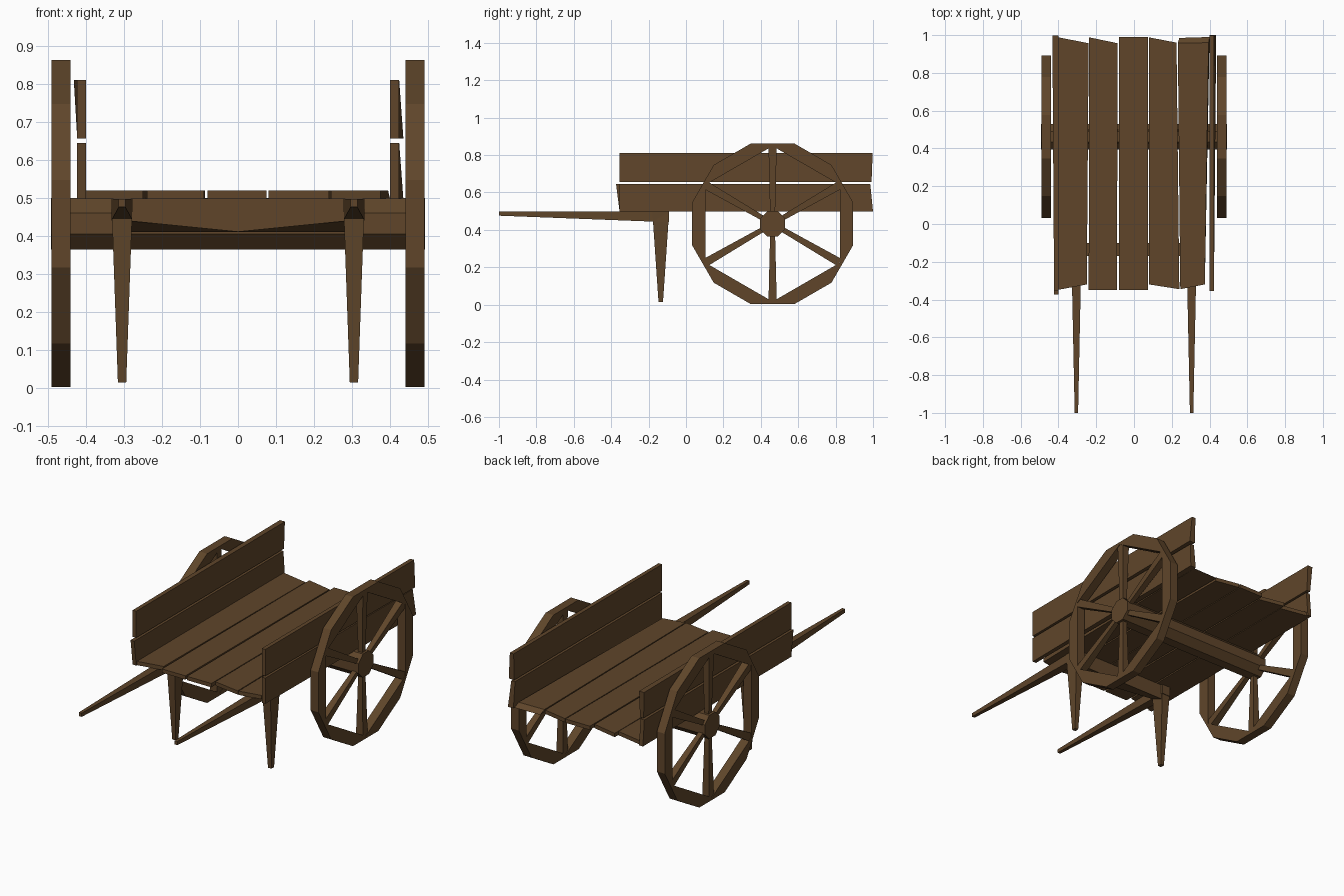
import bpy
from math import sin, cos, tan, pi, radians

if "Cube" in bpy.data.objects:
    bpy.data.objects.remove(bpy.data.objects["Cube"])

wood = bpy.data.materials.new("dark_wood")
wood.diffuse_color = (0.115, 0.06, 0.023, 1)
wood.use_nodes = True
wood.node_tree.nodes["Principled BSDF"].inputs["Base Color"].default_value = wood.diffuse_color


def add_object(name, verts, faces, mirror=False):
    mesh = bpy.data.meshes.new(name)
    mesh.from_pydata(verts, [], faces)
    mesh.materials.append(wood)
    ob = bpy.data.objects.new(name, mesh)
    bpy.context.collection.objects.link(ob)
    # consistent outward normals
    import bmesh
    bm = bmesh.new()
    bm.from_mesh(mesh)
    bmesh.ops.recalc_face_normals(bm, faces=bm.faces)
    bm.to_mesh(mesh)
    bm.free()
    if mirror:
        ob.modifiers.new("Mirror", 'MIRROR').use_mirror_merge = False
    return ob


def loft(name, a, b, mirror=False):
    """Solid between two matching outlines."""
    n = len(a)
    sides = [(i, (i + 1) % n, n + (i + 1) % n, n + i) for i in range(n)]
    caps = [tuple(range(n)), tuple(range(n, 2 * n))]
    return add_object(name, list(a) + list(b), sides + caps, mirror)


def ring(n, apothem, x, start):
    r = apothem / cos(pi / n)
    return [(x, WY + r * cos(start + 2 * pi * i / n), WZ + r * sin(start + 2 * pi * i / n))
            for i in range(n)]


def rect(cx, cy, hx, hy, z):
    return [(cx - hx, cy - hy, z), (cx + hx, cy - hy, z),
            (cx + hx, cy + hy, z), (cx - hx, cy + hy, z)]


WY, WZ = 0.463, 0.4325           # wheel centre
X0, X1 = 0.44, 0.49              # wheel thickness

# Wheel rims: twelve-sided outside, six-sided opening with corners at the spokes
def opening(x):
    c = ring(6, 0.36, x, radians(30))
    pts = []
    for i in range(6):           # each side split at its middle, giving 12 points
        p, q = c[i], c[(i + 1) % 6]
        pts += [p, tuple((s + t) / 2 for s, t in zip(p, q))]
    return pts

loops = [ring(12, 0.43, X0, radians(15)), ring(12, 0.43, X1, radians(15)),
         opening(X1), opening(X0)]
# outer corners sit at 15 + 30i degrees, opening points at 30 + 30i degrees
verts = [v for l in loops for v in l]
faces = []
for i in range(12):
    j = (i + 1) % 12
    faces += [(i, j, 12 + j, 12 + i), (24 + i, 24 + j, 36 + j, 36 + i)]
    for o, n in ((12, 24), (0, 36)):
        faces += [(o + i, o + j, n + i), (o + j, n + j, n + i)]
add_object("wheel_rims", verts, faces, True)

# Spokes: widen from hub to rim
for k in range(6):
    a = radians(30 + 60 * k)
    ends = []
    for r, w in ((0.04, 0.013), (0.415, 0.022)):
        ends.append([(0.465 + sx * w, WY + r * cos(a) - sy * w * sin(a),
                      WZ + r * sin(a) + sy * w * cos(a))
                     for sx, sy in ((-1, -1), (1, -1), (1, 1), (-1, 1))])
    loft("spoke_pair", *ends, mirror=True)

# Axle: octagonal bar right through both wheels
loft("axle", ring(8, 0.0675, -0.492, radians(22.5)), ring(8, 0.0675, 0.492, radians(22.5)))

# Legs and handles
loft("front_legs", rect(0.305, -0.135, 0.011, 0.012, 0.015),
     rect(0.305, -0.135, 0.028, 0.045, 0.497), True)


def cross(y, w, z0, z1):
    return [(0.305 - w, y, z0), (0.305 + w, y, z0), (0.305 + w, y, z1), (0.305 - w, y, z1)]

loft("handles", cross(-1.0, 0.009, 0.476, 0.497), cross(-0.09, 0.028, 0.441, 0.497), True)

# Crossbar between the legs, sagging at the middle
bar = [[(x, -0.17, z), (x, -0.1, 0.41), (x, -0.1, 0.498), (x, -0.17, 0.498)]
       for x, z in ((0.29, 0.44), (0, 0.411))]
loft("leg_crossbar", *bar, mirror=True)

# Floor planks with uneven sawn ends: front-left, front-right, back-right, back-left
planks = [
    [(-0.41, -0.35), (-0.25, -0.32), (-0.24, 0.957), (-0.41, 0.99)],
    [(-0.24, -0.35), (-0.09, -0.35), (-0.087, 0.957), (-0.237, 0.988)],
    [(-0.08, -0.35), (0.075, -0.35), (0.075, 0.99), (-0.08, 0.99)],
    [(0.08, -0.32), (0.24, -0.345), (0.225, 0.96), (0.08, 0.988)],
    [(0.245, -0.345), (0.375, -0.32), (0.395, 0.96), (0.232, 0.958)],
]
for i, p in enumerate(planks):
    low = list(p)
    if i == 4:                   # last plank has a slanted back end
        low[2:] = [(0.40, 0.99), (0.24, 0.985)]
    loft("floor_plank_%d" % (i + 1), [(x, y, 0.497) for x, y in low],
         [(x, y, 0.519) for x, y in p])

# Side boards, two per side, slightly skewed:
# side, name, z range, front y (low, high), back y (low, high), back outer x (low, high)
boards = [
    (1, "lower", 0.497, 0.645, (-0.355, -0.355), (1.0, 0.985), (0.435, 0.424)),
    (1, "upper", 0.657, 0.81, (-0.355, -0.355), (0.992, 0.998), (0.435, 0.424)),
    (-1, "lower", 0.497, 0.645, (-0.355, -0.374), (0.998, 0.985), (0.424, 0.424)),
    (-1, "upper", 0.657, 0.81, (-0.355, -0.355), (0.99, 0.998), (0.423, 0.432)),
]
for s, nm, z0, z1, f, b, bx in boards:
    lvl = [[(s * 0.40, f[i], z), (s * 0.423, f[i], z), (s * bx[i], b[i], z), (s * 0.40, b[i], z)]
           for i, z in ((0, z0), (1, z1))]
    loft("%s_%s_board" % ("right" if s > 0 else "left", nm), *lvl)
